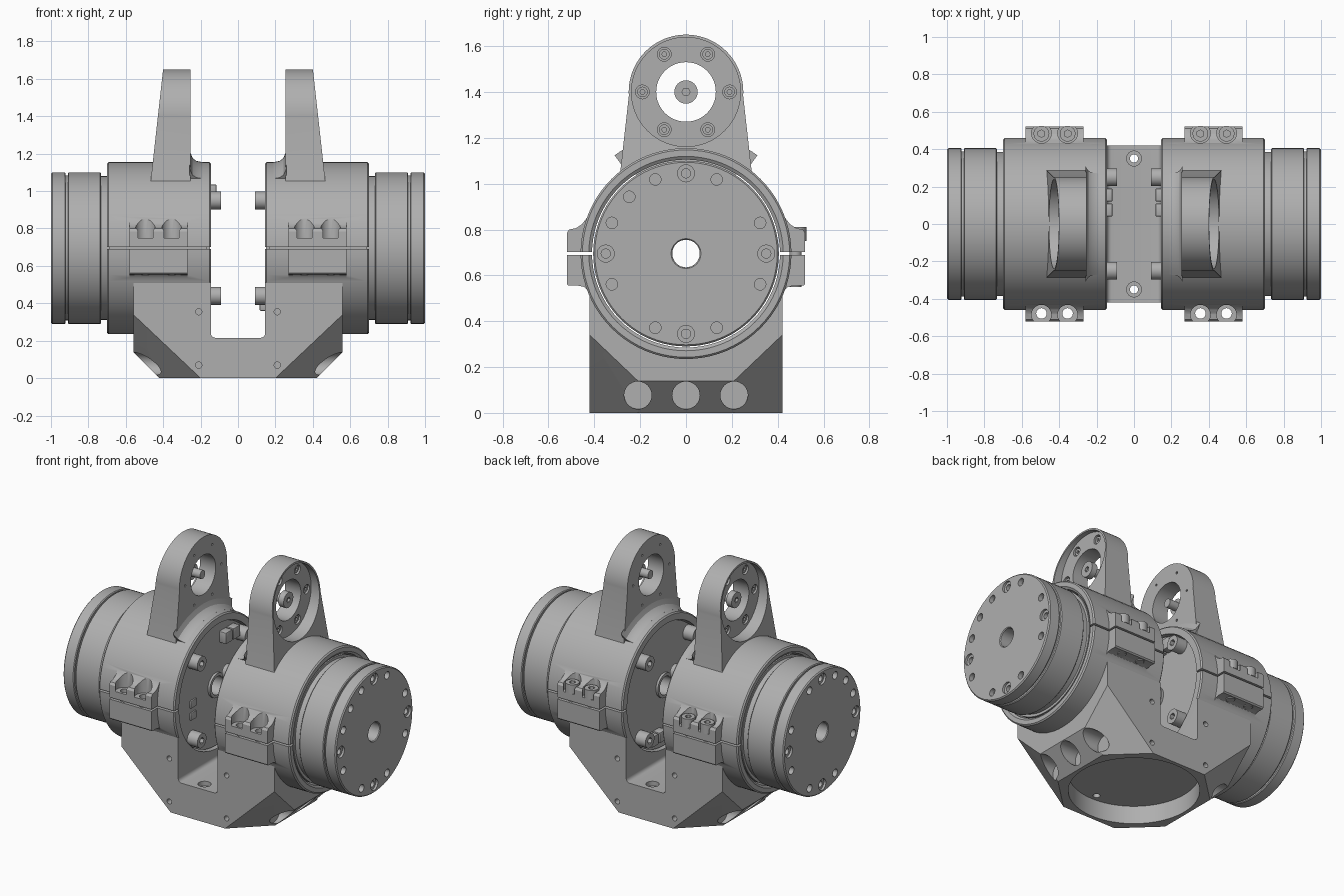
import bpy, bmesh
from math import sin, cos, pi, radians
from mathutils import Matrix, Vector

if "Cube" in bpy.data.objects:
    bpy.data.objects.remove(bpy.data.objects["Cube"])

AXIS_Z = 0.695     # height of the drive axis
HUB_Z = 1.4        # height of the arm eye
parts = []

metal = bpy.data.materials.new("machined_grey")
metal.use_nodes = True
grey = (0.43, 0.43, 0.43, 1)
metal.diffuse_color = grey
bsdf = next(n for n in metal.node_tree.nodes if n.type == "BSDF_PRINCIPLED")
bsdf.inputs["Base Color"].default_value = grey
bsdf.inputs["Roughness"].default_value = 0.5


def finish(bm, name):
    bmesh.ops.recalc_face_normals(bm, faces=bm.faces[:])
    mesh = bpy.data.meshes.new(name)
    bm.to_mesh(mesh)
    bm.free()
    mesh.materials.append(metal)
    ob = bpy.data.objects.new(name, mesh)
    bpy.context.collection.objects.link(ob)
    parts.append(ob)
    return ob


def cyl(axis, centre, r, depth, n=24, name="cutter"):
    bm = bmesh.new()
    turn = Vector((0, 0, 1)).rotation_difference(Vector(axis)).to_matrix().to_4x4()
    bmesh.ops.create_cone(bm, cap_ends=True, segments=n, radius1=r, radius2=r,
                          depth=depth, matrix=Matrix.Translation(centre) @ turn)
    return finish(bm, name)


def xcyl(x0, x1, y, z, r, n=24, name="cutter"):
    return cyl((1, 0, 0), ((x0 + x1) / 2, y, z), r, x1 - x0, n, name)


def box(lo, hi, name="cutter", bevel=0):
    bm = bmesh.new()
    bmesh.ops.create_cube(bm, size=1)
    for v in bm.verts:
        v.co = [(a + b) / 2 + c * (b - a) for a, b, c in zip(lo, hi, v.co)]
    if bevel:
        bmesh.ops.bevel(bm, geom=bm.edges[:], offset=bevel, segments=2,
                        profile=0.5, affect="EDGES")
    return finish(bm, name)


def prism(outline, along, lo, hi, name="cutter"):
    """Extrude an outline of (y, z) along x, or of (x, z) along y."""
    bm = bmesh.new()
    place = (lambda p, t: (t, p[0], p[1])) if along == "x" else (lambda p, t: (p[0], t, p[1]))
    ends = [[bm.verts.new(place(p, t)) for p in outline] for t in (lo, hi)]
    for ring in ends:
        bm.faces.new(ring)
    for i in range(len(outline)):
        j = (i + 1) % len(outline)
        bm.faces.new((ends[0][i], ends[0][j], ends[1][j], ends[1][i]))
    return finish(bm, name)


def lathe(profile, name, arc=pi, steps=80):
    """Spin a closed (x, radius) profile about the drive axis, arc each way from the top."""
    bm = bmesh.new()
    full = arc >= pi
    rings = [[bm.verts.new((x, r * sin(a), AXIS_Z + r * cos(a))) for x, r in profile]
             for a in (-arc + 2 * arc * i / steps for i in range(steps + (not full)))]
    n = len(profile)
    for i in range(steps):
        p, q = rings[i], rings[(i + 1) % len(rings)]
        for k in range(n):
            m = (k + 1) % n
            bm.faces.new((p[k], p[m], q[m], q[k]))
    if not full:
        bm.faces.new(rings[0])
        bm.faces.new(rings[-1])
    return finish(bm, name)


def boolean(ob, others, op="DIFFERENCE"):
    for other in others:
        mod = ob.modifiers.new("b", "BOOLEAN")
        mod.operation, mod.solver, mod.object = op, "EXACT", other
        graph = bpy.context.evaluated_depsgraph_get()
        mesh = bpy.data.meshes.new_from_object(ob.evaluated_get(graph))
        ob.modifiers.clear()
        ob.data = mesh
        parts.remove(other)
        bpy.data.objects.remove(other)


def mirror(ob):
    bm = bmesh.new()
    bm.from_mesh(ob.data)
    bmesh.ops.scale(bm, vec=(-1, 1, 1), verts=bm.verts[:])
    bmesh.ops.reverse_faces(bm, faces=bm.faces[:])
    mesh = bpy.data.meshes.new(ob.name)
    bm.to_mesh(mesh)
    bm.free()
    mesh.materials.clear()
    mesh.materials.append(metal)
    twin = bpy.data.objects.new(ob.name.replace("left", "right"), mesh)
    bpy.context.collection.objects.link(twin)
    parts.append(twin)


# Drive unit with grooves, hollow shaft and bolt holes in the end face
motor = lathe([(.165, .06), (.165, .402), (.69, .402), (.69, .385), (.732, .385), (.732, .4),
               (.737, .405), (.905, .405), (.91, .4), (.91, .388), (.921, .388), (.921, .4),
               (.926, .405), (.993, .405), (1, .398), (1, .065), (.995, .06)], "left_motor")
for step in range(16):
    a = step * pi / 8
    y, z = .35 * cos(a), AXIS_Z + .35 * sin(a)
    if step % 4 == 0:
        boolean(motor, [xcyl(.985, 1.05, y, z, .037), xcyl(.95, 1.05, y, z, .02)])
    elif step % 4 != 2 or step == 6:
        boolean(motor, [xcyl(.97, 1.05, y, z, .025)])

# Clamp sleeve with ears
sleeve = lathe([(.145, .41), (.145, .452), (.153, .46), (.692, .46), (.70, .452),
                (.70, .424), (.69, .41)], "left_sleeve")
ear_profile = [(.425, .53), (.445, .55), (.47, .555), (.512, .555), (.52, .563), (.52, .785),
               (.51, .8), (.48, .806), (.455, .822), (.425, .86)]
for s in (-1, 1):
    boolean(sleeve, [prism([(s * y, z) for y, z in ear_profile], "x", .27, .58)], "UNION")
    for x in (.355, .495):
        boolean(sleeve, [cyl((0, 0, 1), (x, s * .485, .85), .053, .2),
                         cyl((0, 0, 1), (x, s * .478, .65), .028, .4)])
boolean(sleeve, [box((0, -.6, .689), (.8, .6, .701))])
for x in (.355, .495):
    bolt = cyl((0, 0, 1), (x, .478, .67), .026, .24, name="left_clamp_bolt")
    head = cyl((0, 0, 1), (x, .483, .78), .042, .06, name="left_clamp_bolt_head")
    boolean(head, [cyl((0, 0, 1), (x, .483, .81), .02, .05, 6)])

# Tapered arm with a recessed eye
eye = [(.25 * cos(radians(a)), HUB_Z + .25 * sin(radians(a))) for a in range(-4, 185, 4)]
arm = prism(eye + [(-.288, 1.04), (.288, 1.04)], "x", .2, .6, "left_arm")
boolean(arm, [prism([(.255, .9), (.255, 1.8), (.384, 1.8), (.475, .98), (.475, .9)], "y", -.5, .5)],
        "INTERSECT")
boolean(arm, [xcyl(.37, .6, 0, HUB_Z, .238, 64), xcyl(.2, .6, 0, HUB_Z, .13, 48)])
for step in range(6):
    a = step * pi / 3
    y, z = .19 * cos(a), HUB_Z + .19 * sin(a)
    boolean(arm, [xcyl(.345, .5, y, z, .03), xcyl(.2, .27, y, z, .008, 10)])
    screw = xcyl(.34, .362, y, z, .023, 20, "left_eye_screw")
    boolean(screw, [xcyl(.352, .4, y, z, .011, 6)])
lathe([(.19, .45), (.19, .46), (.222, .466), (.243, .482), (.254, .51), (.26, .53), (.26, .45)],
      "left_arm_fillet", radians(36), 24)

# Pivot screw floating in the eye
xcyl(.26, .34, 0, HUB_Z, .028, name="left_pivot_pin")
knob = xcyl(.33, .37, 0, HUB_Z, .051, 32, "left_pivot_knob")
boolean(knob, [xcyl(.355, .4, 0, HUB_Z, .018, 6)])

# Standoffs and shaft collar on the inner face
for y in (-.25, .25):
    for z in (.95, .44):
        post = xcyl(.09, .17, y, z, .048, name="left_standoff")
        boolean(post, [xcyl(.05, .12, y, z, .022, 6)])
lathe([(.15, .06), (.15, .08), (.17, .08), (.17, .06)], "left_shaft_collar", steps=32)

# Small cable sockets
for z in (.64, .56):
    box((.155, -.27, z), (.17, -.21, z + .05), "left_cable_socket", .004)

for ob in parts[:]:
    mirror(ob)

# Connector blocks, placed differently on the two inner faces
for y in (.04, .12):
    box((-.17, y, .96), (-.115, y + .07, 1.035), "right_connector", .006)
    box((.115, y, .36), (.17, y + .07, .43), "left_connector", .006)

# Faceted base with a slot, a round socket below and screw holes
bm = bmesh.new()
for sx in (-1, 1):
    for sy in (-1, 1):
        for x, y, z in ((.56, .42, .51), (.56, .42, .34), (.56, .21, .14), (.42, .21, 0), (.2, .42, 0)):
            bm.verts.new((sx * x, sy * y, z))
bmesh.ops.convex_hull(bm, input=bm.verts[:])
bmesh.ops.dissolve_limit(bm, angle_limit=.02, verts=bm.verts[:], edges=bm.edges[:])
base = finish(bm, "base")
boolean(base, [xcyl(-.8, .8, 0, AXIS_Z, .43, 80)])
floor = [(.145 - .025 + .025 * sin(a), .24 - .025 * cos(a)) for a in (0, pi / 8, pi / 4, pi * 3 / 8, pi / 2)]
slot = floor + [(.145, .8)]
boolean(base, [prism(slot + [(-x, z) for x, z in reversed(slot)], "y", -.6, .6),
               cyl((0, 0, 1), (0, 0, 0), .395, .24, 80)])
for s in (-1, 1):
    boolean(base, [cyl((0, 0, 1), (0, s * .35, .21), .04, .05),
                   cyl((0, 0, 1), (0, s * .35, .15), .022, .3)])
    boolean(base, [xcyl(min(s * .41, s * .7), max(s * .41, s * .7), y, .077, .06, 32)
                   for y in (-.21, 0, .21)])
    for t in (-1, 1):
        boolean(base, [cyl((0, 1, 0), (s * .21, t * .42, z), .017, .1, 16) for z in (.355, .07)])

# Smooth the curved surfaces and keep the machined edges crisp
bpy.ops.object.select_all(action="DESELECT")
for ob in parts:
    ob.select_set(True)
bpy.context.view_layer.objects.active = base
bpy.ops.object.shade_smooth_by_angle(angle=radians(30))
